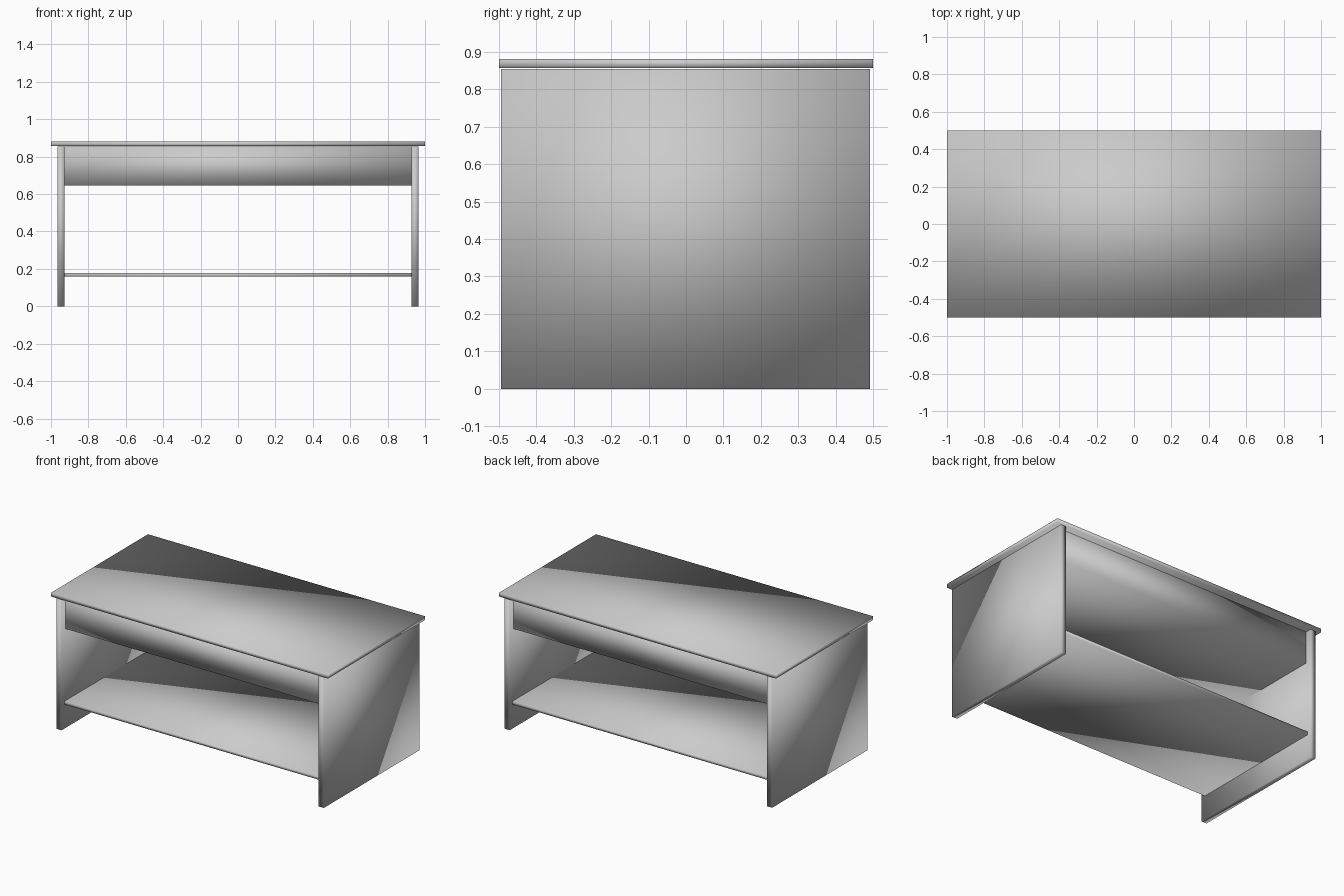
import bpy

if "Cube" in bpy.data.objects:
    bpy.data.objects.remove(bpy.data.objects["Cube"])

grey = bpy.data.materials.new("grey")
grey.diffuse_color = (0.6, 0.6, 0.6, 1)
grey.use_nodes = True
grey.node_tree.nodes["Principled BSDF"].inputs["Base Color"].default_value = grey.diffuse_color


def board(name, x, y, z):
    """Smooth-shaded box spanning the given (min, max) ranges."""
    bpy.ops.mesh.primitive_cube_add(size=1, location=[(a + b) / 2 for a, b in (x, y, z)])
    ob = bpy.context.object
    ob.name = name
    ob.scale = [b - a for a, b in (x, y, z)]
    bpy.ops.object.transform_apply(location=False, rotation=False, scale=True)
    bpy.ops.object.shade_smooth()
    ob.data.materials.append(grey)
    return ob


# Overhanging table top
board("table_top", (-1, 1), (-0.5, 0.5), (0.856, 0.88))

# Full-depth side panels that act as legs
board("left_side_panel", (-0.965, -0.928), (-0.494, 0.491), (0, 0.854))
board("right_side_panel", (0.928, 0.965), (-0.494, 0.491), (0, 0.854))

# Closed drawer box under the top, and the lower shelf
board("drawer_box", (-0.928, 0.928), (-0.45, 0.45), (0.645, 0.854))
board("lower_shelf", (-0.928, 0.928), (-0.465, 0.465), (0.158, 0.178))
